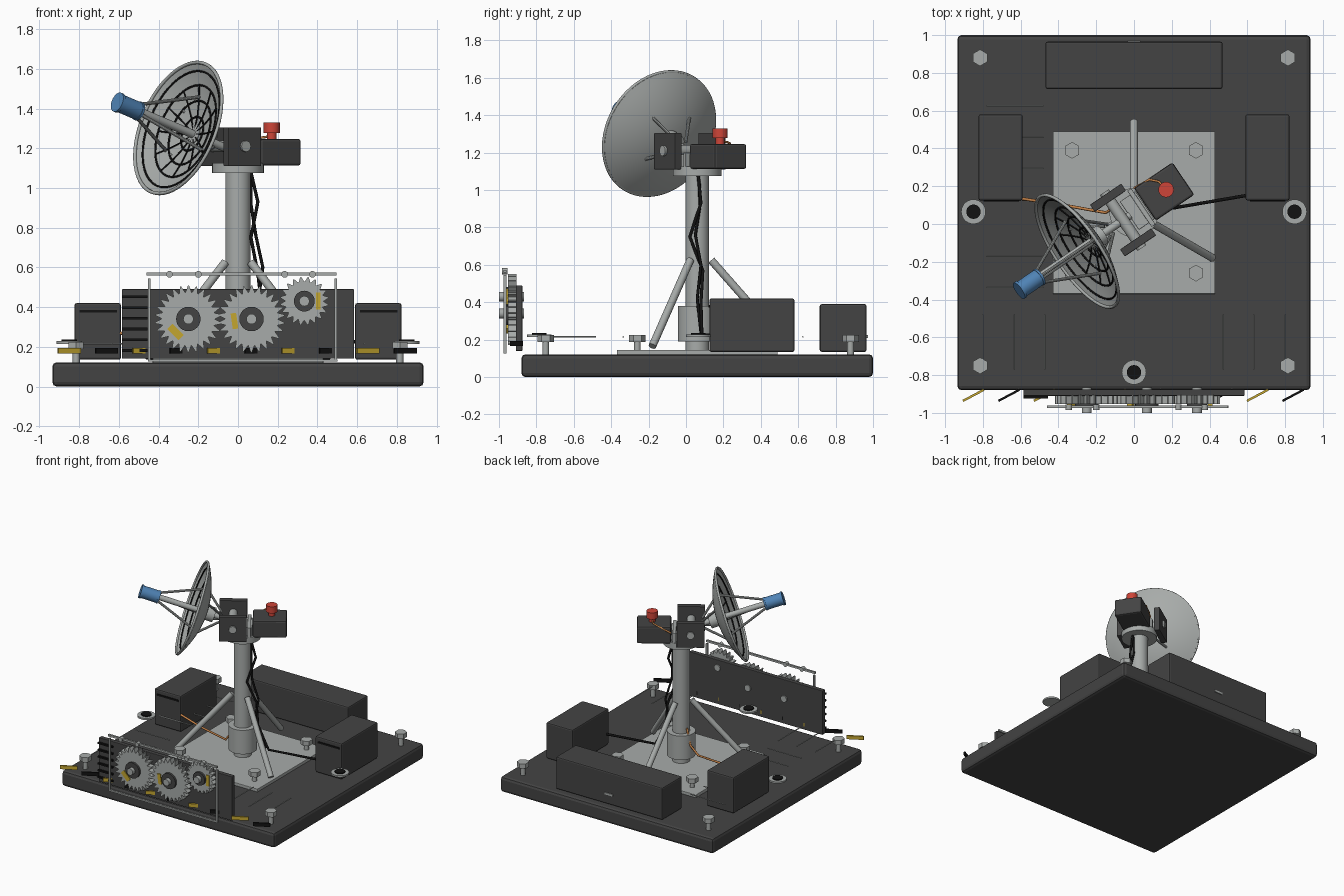
import bpy, bmesh, math
from mathutils import Vector, Matrix

if "Cube" in bpy.data.objects:
    bpy.data.objects.remove(bpy.data.objects["Cube"])


def material(name, rgb):
    m = bpy.data.materials.new(name)
    m.diffuse_color = (*rgb, 1)
    m.use_nodes = True
    m.node_tree.nodes["Principled BSDF"].inputs["Base Color"].default_value = m.diffuse_color
    return m


DARK = material("dark_grey", (0.057, 0.057, 0.057))
STEEL = material("steel_grey", (0.39, 0.41, 0.40))
BLACK = material("black", (0.006, 0.006, 0.006))
YELLOW = material("yellow", (0.55, 0.38, 0.03))
RED = material("red", (0.62, 0.06, 0.04))
BLUE = material("blue", (0.08, 0.23, 0.47))
ORANGE = material("orange", (0.60, 0.24, 0.07))


def finish(name, bm, mat, smooth=True):
    bmesh.ops.recalc_face_normals(bm, faces=bm.faces)
    me = bpy.data.meshes.new(name)
    bm.to_mesh(me)
    bm.free()
    ob = bpy.data.objects.new(name, me)
    bpy.context.collection.objects.link(ob)
    me.materials.append(mat)
    if smooth:
        bpy.ops.object.select_all(action='DESELECT')
        bpy.context.view_layer.objects.active = ob
        ob.select_set(True)
        bpy.ops.object.shade_smooth_by_angle(angle=math.radians(35))
    return ob


def box(name, lo, hi, mat, bevel=0.0, yaw=None):
    """Box between two corners; yaw = Matrix applied afterwards."""
    lo, hi = Vector(lo), Vector(hi)
    bm = bmesh.new()
    bmesh.ops.create_cube(bm, size=1, matrix=Matrix.Translation((lo + hi) / 2) @ Matrix.Diagonal((*(hi - lo), 1)))
    if bevel:
        bmesh.ops.bevel(bm, geom=bm.edges[:], offset=bevel, segments=2, profile=0.5, affect='EDGES')
    if yaw:
        bm.transform(yaw)
    return finish(name, bm, mat, False)


def rod(name, a, b, r, mat, sides=20):
    a, b = Vector(a), Vector(b)
    d = b - a
    bm = bmesh.new()
    bmesh.ops.create_cone(bm, cap_ends=True, segments=sides, radius1=r, radius2=r, depth=d.length,
                          matrix=Matrix.Translation((a + b) / 2) @ d.to_track_quat('Z', 'Y').to_matrix().to_4x4())
    return finish(name, bm, mat, sides > 6)


def cable(name, pts, r, mat, cyclic=False):
    cu = bpy.data.curves.new(name, 'CURVE')
    cu.dimensions = '3D'
    cu.bevel_depth, cu.bevel_resolution, cu.use_fill_caps = r, 2, True
    sp = cu.splines.new('POLY')
    sp.points.add(len(pts) - 1)
    for p, q in zip(sp.points, pts):
        p.co = (*q, 1)
    sp.use_cyclic_u = cyclic
    cu.materials.append(mat)
    ob = bpy.data.objects.new(name, cu)
    bpy.context.collection.objects.link(ob)


def lathe(name, profile, mat, M, steps=56):
    bm = bmesh.new()
    vs = [bm.verts.new((r, 0, z)) for r, z in profile]
    es = [bm.edges.new(e) for e in zip(vs, vs[1:])]
    bmesh.ops.spin(bm, geom=vs + es, cent=(0, 0, 0), axis=(0, 0, 1), angle=math.tau, steps=steps)
    bmesh.ops.remove_doubles(bm, verts=bm.verts, dist=1e-5)
    bm.transform(M)
    return finish(name, bm, mat)


# Base slab, centre plate and equipment boxes
CY = 0.06
box("base_slab", (-0.935, -0.88, 0), (0.935, 1.0, 0.122), DARK, 0.022)
box("centre_plate", (-0.43, -0.37, 0.12), (0.43, 0.49, 0.145), STEEL, 0.003)
for s, side in ((-1, "left"), (1, "right")):
    x0, x1 = sorted((s * 0.59, s * 0.823))
    box(side + "_cabinet", (x0, 0.125, 0.135), (x1, 0.58, 0.42), DARK, 0.01)
    box(side + "_cabinet_slot", (x0 + 0.025, 0.12, 0.372), (x1 - 0.02, 0.127, 0.386), BLACK)
box("rear_cabinet", (-0.468, 0.715, 0.135), (0.468, 0.965, 0.39), DARK, 0.01)
box("rear_cabinet_badge", (-0.035, 0.963, 0.21), (0.035, 0.972, 0.225), STEEL)

# Hex bolts and round ground anchors
for x in (-1, 1):
    for px, py in ((0.815, 0.88), (0.815, -0.75), (0.328, 0.39), (0.328, -0.26)):
        rod("bolt_head", (x * px, py, 0.188), (x * px, py, 0.225), 0.044, STEEL, 6)
        rod("bolt_shank", (x * px, py, 0.11), (x * px, py, 0.19), 0.018, STEEL, 12)
for x, y in ((-0.85, 0.065), (0.85, 0.065), (0, -0.785)):
    rod("anchor_disc", (x, y, 0.215), (x, y, 0.228), 0.065, STEEL, 28)
    rod("anchor_hole", (x, y, 0.226), (x, y, 0.236), 0.038, BLACK, 24)

# Thin conduit lines above the slab
for y in (0.625, 0.46, 0.295, 0.125, -0.17, -0.335):
    cable("side_conduit", [(-0.78, y, 0.215), (-0.48, y, 0.215)], 0.004, STEEL)
for x in (-0.80, -0.635, -0.472, 0.472, 0.635, 0.80):
    cable("front_conduit", [(x, -0.77, 0.215), (x, -0.48, 0.215)], 0.004, STEEL)

# Mast with collars and three braces
rod("mast", (0, CY, 0.14), (0, CY, 1.1), 0.064, STEEL, 32)
rod("mast_foot", (0, CY, 0.19), (0, CY, 0.38), 0.103, STEEL, 32)
rod("mast_head", (0, CY, 1.075), (0, CY, 1.125), 0.13, STEEL, 32)
for a in (90, 210, 330):
    c, s = math.cos(math.radians(a)), math.sin(math.radians(a))
    rod("mast_brace", (0.075 * c, CY + 0.075 * s, 0.625), (0.48 * c, CY + 0.48 * s, 0.165), 0.021, STEEL, 16)

# Gear panel with cooling fins
box("gear_panel", (-0.585, -0.91, 0.14), (0.585, -0.875, 0.49), DARK, 0.004)
for i in range(6):
    z = 0.175 + i * 0.054
    box("panel_fin", (-0.585, -0.925, z), (-0.455, -0.905, z + 0.013), BLACK)


def gear(x, z, r, teeth, mark, tilt, size):
    bm = bmesh.new()
    ring = []
    for i in range(teeth * 4):
        k = i % 4
        rr = r * (1.0 if k in (1, 2) else 0.8)
        a = (i // 4 + (0.0, 0.40, 0.55, 0.95)[k]) / teeth * math.tau
        ring.append(bm.verts.new((x + rr * math.cos(a), -0.905, z + rr * math.sin(a))))
    f = bm.faces.new(ring)
    ext = bmesh.ops.extrude_face_region(bm, geom=[f])
    bmesh.ops.translate(bm, vec=(0, -0.048, 0), verts=[v for v in ext["geom"] if isinstance(v, bmesh.types.BMVert)])
    finish("gear_wheel", bm, STEEL, False)
    rod("gear_hub", (x, -0.90, z), (x, -0.97, z), r * 0.2 + 0.028, DARK, 24)
    rod("gear_shaft", (x, -0.865, z), (x, -1.0, z), 0.026, STEEL, 16)
    w, h = size[0] / 2, size[1] / 2
    M = Matrix.Translation((mark[0], -0.956, mark[1])) @ Matrix.Rotation(math.radians(tilt), 4, 'Y')
    box("gear_mark", (-w, -0.0045, -h), (w, 0.0045, h), YELLOW, 0, M)


gear(-0.25, 0.34, 0.168, 26, (-0.315, 0.275), 45, (0.08, 0.036))
gear(0.068, 0.34, 0.168, 26, (-0.018, 0.33), -8, (0.028, 0.08))
gear(0.334, 0.43, 0.122, 20, (0.404, 0.43), 0, (0.024, 0.085))

# Guard frame in front of the gears
for x in (-0.447, 0.493):
    box("guard_post", (x - 0.006, -0.975, 0.13), (x + 0.006, -0.96, 0.545), STEEL)
box("guard_sill", (-0.453, -0.975, 0.125), (0.5, -0.96, 0.137), STEEL)
box("guard_rail", (-0.46, -0.975, 0.558), (0.495, -0.96, 0.573), STEEL)
for x in (-0.345, -0.2, 0.235, 0.375):
    rod("rail_stud", (x, -0.955, 0.565), (x, -0.985, 0.565), 0.017, STEEL, 14)

# Slanted warning tags along the front edge
for i in range(10):
    M = Matrix.Translation((-0.85 + i * 0.188, -0.907, 0.18)) @ Matrix.Rotation(math.radians(28), 4, 'Z')
    box("warning_tag", (-0.063, -0.006, -0.014), (0.063, 0.006, 0.014), BLACK if i % 2 else YELLOW, 0, M)

# Turret on the mast head: local x looks back along the dish axis
T = Matrix.Translation((0, CY, 0)) @ Matrix.Rotation(math.radians(34), 4, 'Z')
for s in (-1, 1):
    y0, y1 = sorted((s * 0.12, s * 0.165))
    box("yoke_plate", (-0.17, y0, 1.11), (0.03, y1, 1.305), DARK, 0.004, T)
    rod("yoke_bearing", T @ Vector((-0.07, s * 0.16, 1.21)), T @ Vector((-0.07, s * 0.178, 1.21)), 0.028, STEEL)
rod("tilt_shaft", T @ Vector((-0.07, -0.15, 1.21)), T @ Vector((-0.07, 0.15, 1.21)), 0.03, STEEL)
box("turret_block", (-0.03, -0.09, 1.12), (0.07, 0.09, 1.19), STEEL, 0.004, T)
box("turret_back_plate", (0.035, -0.115, 1.12), (0.06, 0.115, 1.2), STEEL, 0.003, T)
box("drive_housing", (0.072, -0.10, 1.112), (0.318, 0.107, 1.247), DARK, 0.012, T)
rod("beacon_neck", (0.17, 0.182, 1.24), (0.17, 0.182, 1.285), 0.024, RED)
rod("beacon", (0.17, 0.182, 1.278), (0.17, 0.182, 1.33), 0.041, RED, 24)

# Dish frame: local z is the pointing direction, local y is up
n = Vector((-0.78, -0.53, 0.33)).normalized()
right = Vector((0, 0, 1)).cross(n).normalized()
up = n.cross(right)
D = Matrix((right, up, n)).transposed().to_4x4()
D.translation = Vector((0, CY, 1.175))
R, DEPTH, RIM = 0.35, 0.10, 0.385


def bowl(r):
    return RIM - DEPTH + DEPTH * (r / R) ** 2


def at(r, deg, t):
    a = math.radians(deg)
    return D @ Vector((r * math.cos(a), r * math.sin(a), t))


inner = [(R * i / 10, bowl(R * i / 10)) for i in range(11)]
outer = [(r, z - 0.010) for r, z in reversed(inner)]
lathe("dish_bowl", inner + outer, STEEL, D)
cable("dish_rim", [at(R, a, RIM) for a in range(0, 360, 6)], 0.009, STEEL, True)
for r in (0.09, 0.17, 0.245, 0.31):
    cable("dish_ring", [at(r, a, bowl(r) + 0.004) for a in range(0, 360, 8)], 0.005, BLACK, True)
for a in range(0, 360, 30):
    cable("dish_rib", [at(r, a, bowl(r) + 0.003) for r in (0.03, 0.1, 0.17, 0.245)], 0.004, BLACK)

# Dish back hub, support stubs, feed boom and feed
rod("dish_hub", at(0, 0, 0.22), at(0, 0, 0.292), 0.055, STEEL, 24)
rod("feed_boom", at(0, 0, 0.03), at(0, 0, 0.66), 0.021, STEEL)
for a in (45, 135, 225, 315):
    rod("dish_back_strut", at(0.04, a, 0.17), at(0.17, a, bowl(0.17)), 0.009, STEEL, 10)
for a in (90, 210, 330):
    rod("feed_strut", at(0.19, a, bowl(0.19)), at(0.03, a, 0.655), 0.009, STEEL, 10)
rod("feed_body", at(0, 0, 0.645), at(0, 0, 0.775), 0.046, BLUE, 28)
rod("feed_lip", at(0, 0, 0.765), at(0, 0, 0.78), 0.051, BLUE, 28)
rod("feed_collar", at(0, 0, 0.638), at(0, 0, 0.65), 0.049, BLUE, 28)

# Cables
cable("power_cable", [(0.065, 0.065, 1.08), (0.10, 0.08, 0.93), (0.065, 0.02, 0.75), (0.10, 0.09, 0.57),
                      (0.12, 0.08, 0.40), (0.21, 0.085, 0.225), (0.59, 0.15, 0.225)], 0.009, BLACK)
cable("signal_cable", [(0.065, 0.07, 1.06), (0.065, 0.075, 0.92), (0.09, 0.05, 0.76), (0.125, 0.08, 0.60),
                       (0.10, 0.06, 0.42), (0.19, 0.08, 0.235)], 0.008, BLACK)
cable("ground_wire", [(-0.6, 0.135, 0.27), (-0.4, 0.105, 0.235), (-0.15, 0.06, 0.22), (-0.10, 0.09, 0.30),
                      (-0.065, 0.08, 0.42)], 0.008, ORANGE)
cable("beacon_wire", [(0.17, 0.185, 1.262), (0.13, 0.225, 1.255), (0.08, 0.235, 1.25), (0.0, 0.19, 1.2)], 0.006, ORANGE)
